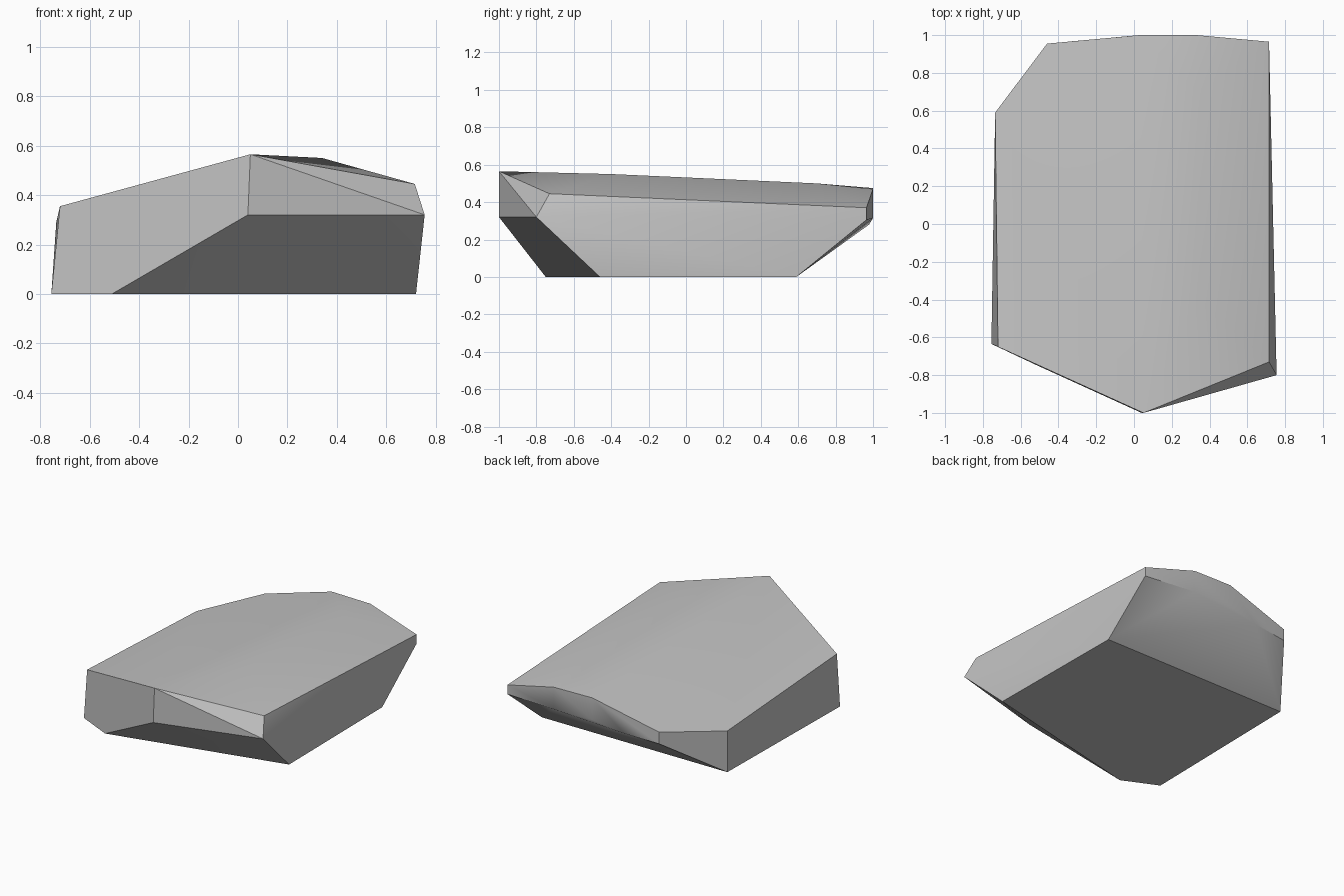
import bpy
import bmesh
import math

cube = bpy.data.objects.get("Cube")
if cube:
    bpy.data.objects.remove(cube, do_unlink=True)

# Stone colour
grey = bpy.data.materials.new("stone grey")
colour = (0.55, 0.55, 0.55, 1)
grey.diffuse_color = colour
grey.use_nodes = True
shader = grey.node_tree.nodes["Principled BSDF"]
shader.inputs["Base Color"].default_value = colour
shader.inputs["Roughness"].default_value = 0.9

# Corner points of the chiselled boulder
base = [(-.755, -.635, 0), (-.51, -.75, 0), (.72, -.46, 0),
        (.71, .59, 0), (-.735, .59, 0)]
front = [(-.72, -.65, .355), (.05, -1, .565), (.04, -1, .32),
         (.755, -.8, .32), (.715, -.73, .445)]
crest = [(.34, -.4, .55), (.34, .7, .5)]
back_top = [(-.735, .59, .29), (-.46, .955, .347), (.03, 1, .475),
            (.33, 1, .47), (.715, .965, .37)]
back_under = [(-.46, .955, .265), (-.2, .979, .28), (.03, 1, .32),
              (.33, 1, .315), (.715, .965, .305)]

# Wrap the corners in a solid skin and merge the flat facets
bm = bmesh.new()
for corner in base + front + crest + back_top + back_under:
    bm.verts.new(corner)
hull = bmesh.ops.convex_hull(bm, input=bm.verts[:])
loose = [v for v in bm.verts if not v.link_faces]
bmesh.ops.delete(bm, geom=loose, context='VERTS')
bmesh.ops.dissolve_limit(bm, angle_limit=math.radians(1.5),
                         verts=bm.verts[:], edges=bm.edges[:])
bmesh.ops.recalc_face_normals(bm, faces=bm.faces[:])
mesh = bpy.data.meshes.new("boulder")
bm.to_mesh(mesh)
bm.free()
mesh.materials.append(grey)

boulder = bpy.data.objects.new("boulder", mesh)
bpy.context.collection.objects.link(boulder)

# Soft crest with crisp outer edges
bpy.ops.object.select_all(action='DESELECT')
boulder.select_set(True)
bpy.context.view_layer.objects.active = boulder
bpy.ops.object.shade_smooth_by_angle(angle=math.radians(30))
